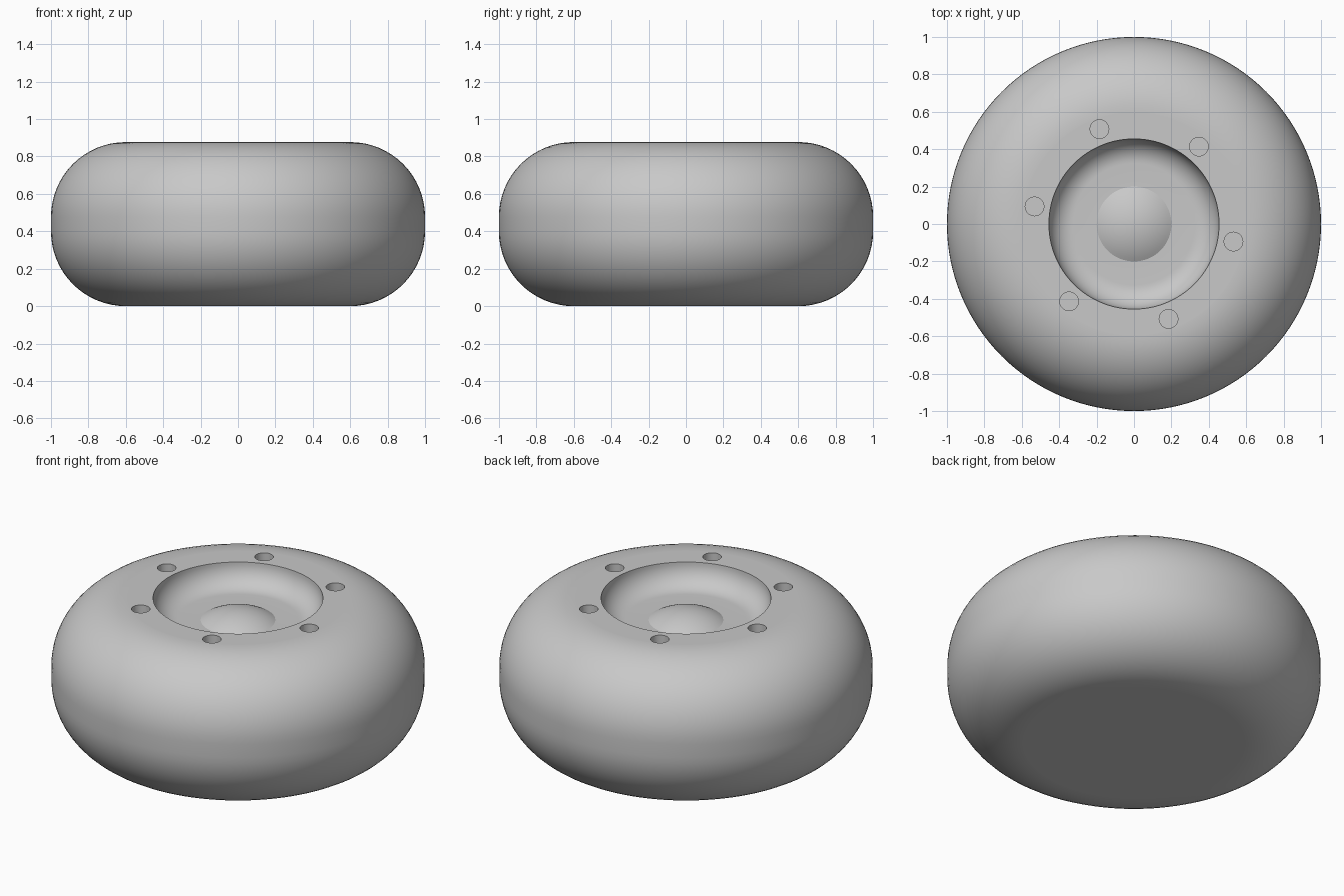
import bpy
import bmesh
from math import cos, sin, pi, radians, asin
from mathutils import Matrix

cube = bpy.data.objects.get("Cube")
if cube:
    bpy.data.objects.remove(cube, do_unlink=True)

HEIGHT = 0.877      # overall height
EDGE = 0.4          # radius of the rounded outer edges
RIM = 0.455         # radius of the recess opening
DEPTH = 0.13        # depth of the recess, also its fillet radius
BOSS = 0.2          # radius of the central dome
DOME = 0.055        # height of the central dome
STEPS = 128

grey = bpy.data.materials.new("plain_grey")
grey.use_nodes = True
colour = (0.58, 0.58, 0.58, 1)
grey.diffuse_color = colour
grey.node_tree.nodes["Principled BSDF"].inputs["Base Color"].default_value = colour


def arc(cx, cz, r, start, end, n):
    """Points on a circular arc, angles in degrees."""
    angles = [radians(start + (end - start) * i / n) for i in range(n + 1)]
    return [(cx + r * cos(a), cz + r * sin(a)) for a in angles]


def add_object(name, bm):
    mesh = bpy.data.meshes.new(name)
    bmesh.ops.recalc_face_normals(bm, faces=bm.faces)
    bm.to_mesh(mesh)
    bm.free()
    mesh.materials.append(grey)
    obj = bpy.data.objects.new(name, mesh)
    bpy.context.collection.objects.link(obj)
    return obj


def lathe(name, profile):
    bm = bmesh.new()
    verts = [bm.verts.new((x, 0, z)) for x, z in profile]
    edges = [bm.edges.new(pair) for pair in zip(verts, verts[1:])]
    bmesh.ops.spin(bm, geom=verts + edges, cent=(0, 0, 0), axis=(0, 0, 1),
                   angle=2 * pi, steps=STEPS)
    bmesh.ops.remove_doubles(bm, verts=bm.verts, dist=1e-4)
    return add_object(name, bm)


# Body profile: base, rounded sides, flat top, filleted recess, shallow dome
flat = 1 - EDGE
floor = HEIGHT - DEPTH
sphere = (BOSS ** 2 + DOME ** 2) / (2 * DOME)
half = asin(BOSS / sphere) * 180 / pi
dome = arc(0, floor + DOME - sphere, sphere, 90 - half, 90, 10)
dome[-1] = (0, floor + DOME)
profile = [(0, 0), (flat - 0.005, 0)]
profile += arc(flat, EDGE, EDGE, -90, 0, 16)
profile += arc(flat, HEIGHT - EDGE, EDGE, 0, 90, 16)
profile += [(flat - 0.005, HEIGHT)]
profile += arc(RIM - DEPTH, HEIGHT, DEPTH, 0, -90, 12)
profile += dome
body = lathe("body", profile)

# Ring of six round holes in the flat top
bm = bmesh.new()
for i in range(6):
    a = radians(50 + 60 * i)
    place = Matrix.Translation((0.54 * cos(a), 0.54 * sin(a), HEIGHT))
    bmesh.ops.create_cone(bm, cap_ends=True, segments=32, radius1=0.05,
                          radius2=0.05, depth=0.2, matrix=place)
cutter = add_object("hole_cutter", bm)
cutter.hide_render = True

bpy.ops.object.select_all(action="DESELECT")
body.select_set(True)
bpy.context.view_layer.objects.active = body
cut = body.modifiers.new("holes", "BOOLEAN")
cut.operation = "DIFFERENCE"
cut.solver = "EXACT"
cut.object = cutter
bpy.ops.object.modifier_apply(modifier=cut.name)
bpy.data.objects.remove(cutter, do_unlink=True)

# Smooth surfaces with crisp recess, dome and hole edges
bpy.ops.object.shade_smooth_by_angle(angle=radians(22))
